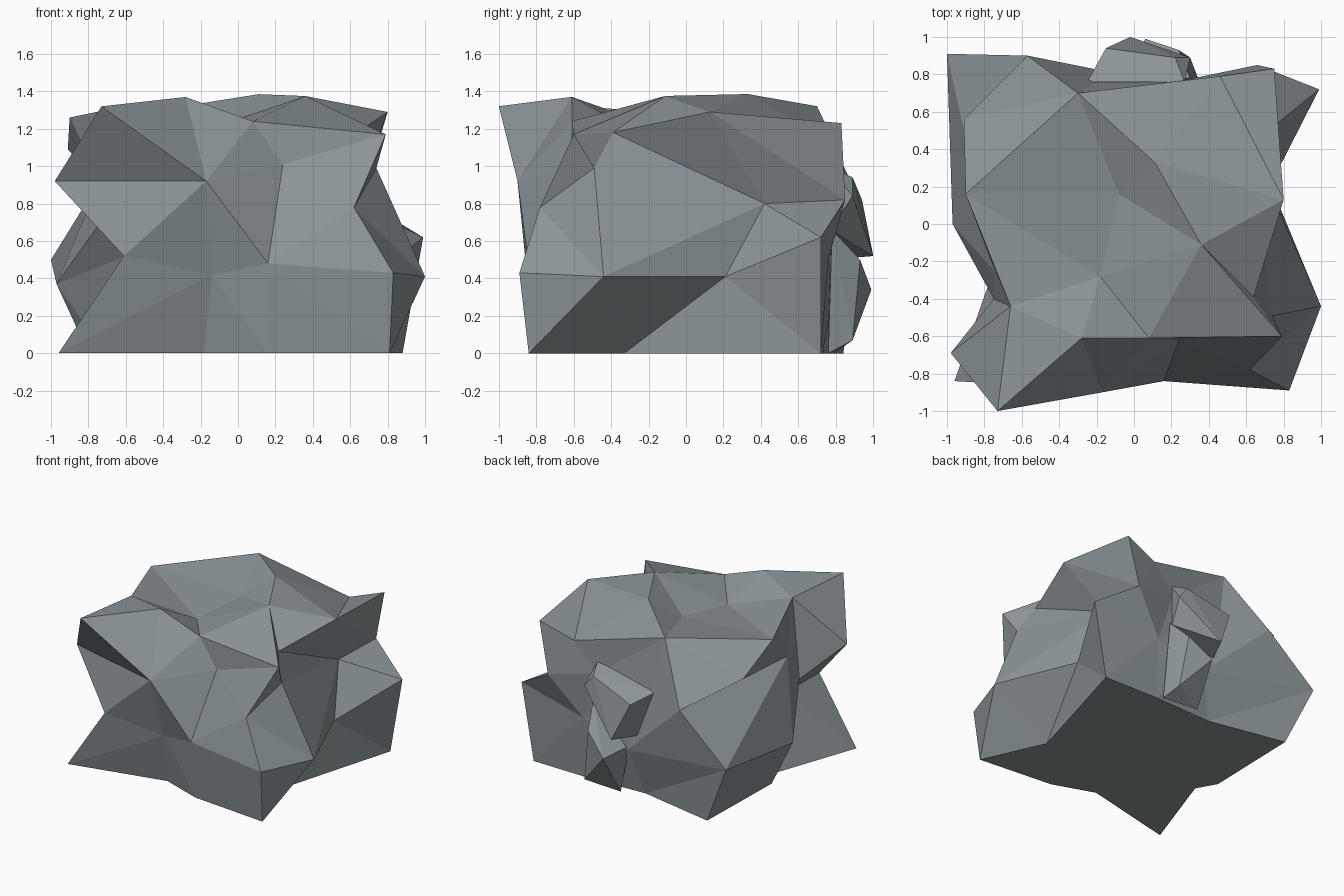
import bpy, bmesh

if "Cube" in bpy.data.objects:
    bpy.data.objects.remove(bpy.data.objects["Cube"])

# Cross-section rings, counter-clockwise from the front left corner (12 points each)
base = [(-.96, -.84), (-.18, -.66), (.16, -.78), (.81, -.84), (.58, -.33), (.73, .2),
        (.88, .72), (.4, .73), (-.13, .71), (-.78, .84), (-.8, .03), (-.71, -.13)]
lower = [(-.61, -.86, .52), (-.14, -.76, .42), (.16, -.84, .48), (.83, -.89, .43),
         (1, -.44, .41), (.73, .21, .41), (.99, .72, .62), (.4, .76, .5),
         (-.02, .79, .36), (-1, .91, .5), (-.97, 0, .37), (-.6, -.42, .52)]
upper = [(-.98, -.69, .92), (-.17, -.9, .92), (.24, -.62, 1.01), (.62, -.78, .78),
         (.74, -.49, .99), (.62, .42, .8), (.66, .85, .82), (.27, .77, .9),
         (-.2, .76, .85), (-.57, .9, .87), (-.74, -.26, .92), (-.75, -.4, .68)]
rim = [(-.73, -1, 1.32), (-.28, -.61, 1.37), (.08, -.61, 1.24), (.79, -.6, 1.17),
       (.64, -.39, 1.18), (.8, .13, 1.29), (.75, .83, 1.23), (.46, .79, 1.13),
       (-.3, .7, 1.32), (-.91, .56, 1.09), (-.9, .16, 1.26), (-.66, -.44, 1.31)]
crown = [(-.18, -.28, 1.19), (.36, -.11, 1.375), (-.08, .16, 1.23), (.11, .33, 1.385)]

# Blue-grey stone
stone = bpy.data.materials.new("stone")
stone.diffuse_color = (.26, .298, .315, 1)
stone.use_nodes = True
stone.node_tree.nodes["Principled BSDF"].inputs["Base Color"].default_value = stone.diffuse_color


def finish(bm, name):
    bmesh.ops.recalc_face_normals(bm, faces=bm.faces)
    mesh = bpy.data.meshes.new(name)
    bm.to_mesh(mesh)
    bm.free()
    mesh.materials.append(stone)
    obj = bpy.data.objects.new(name, mesh)
    bpy.context.collection.objects.link(obj)
    return obj


def split_quad(bm, a, b, c, d, crease):
    """Two flat triangles; the crease letter picks the diagonal."""
    tris = ((a, b, c), (a, c, d)) if crease == "a" else ((a, b, d), (b, c, d))
    for t in tris:
        bm.faces.new(t)


def chunk(name, points):
    """Small angular stone as the hull of a few corners."""
    bm = bmesh.new()
    for p in points:
        bm.verts.new(p)
    bmesh.ops.convex_hull(bm, input=bm.verts)
    return finish(bm, name)


# Main boulder: sides lofted through the rings
bm = bmesh.new()
rings = [[bm.verts.new((*p, 0)) for p in base]]
rings += [[bm.verts.new(p) for p in ring] for ring in (lower, upper, rim)]
creases = ["abbaabaaaabb", "abababbaaaaa", "baabbbaabbab"]
for lo, hi, code in zip(rings, rings[1:], creases):
    for i in range(12):
        j = (i + 1) % 12
        split_quad(bm, lo[i], lo[j], hi[j], hi[i], code[i])

# Main boulder: flat underside and faceted top
bm.faces.new(rings[0][::-1])
r = rings[3]
c = [bm.verts.new(p) for p in crown]
grid = [r[0:4], [r[11], c[0], c[1], r[4]], [r[10], c[2], c[3], r[5]], r[6:10][::-1]]
for y, code in enumerate(["bbb", "bba", "abb"]):
    for x in range(3):
        split_quad(bm, grid[y][x], grid[y][x + 1], grid[y + 1][x + 1], grid[y + 1][x], code[x])
finish(bm, "boulder")

# Two stones bulging out of the back
chunk("back_stone_upper", [(.27, .76, 1), (-.25, .76, .88), (-.15, .94, .82), (.22, .89, .94),
                           (.3, .89, .84), (-.02, 1, .52), (.27, .77, .66), (-.13, .76, .5)])
chunk("back_stone_lower", [(.3, .78, .66), (.24, .93, .5), (.06, .99, .34), (.3, .89, .07),
                           (.35, .76, 0), (.04, .79, 0), (-.02, .76, .38)])
